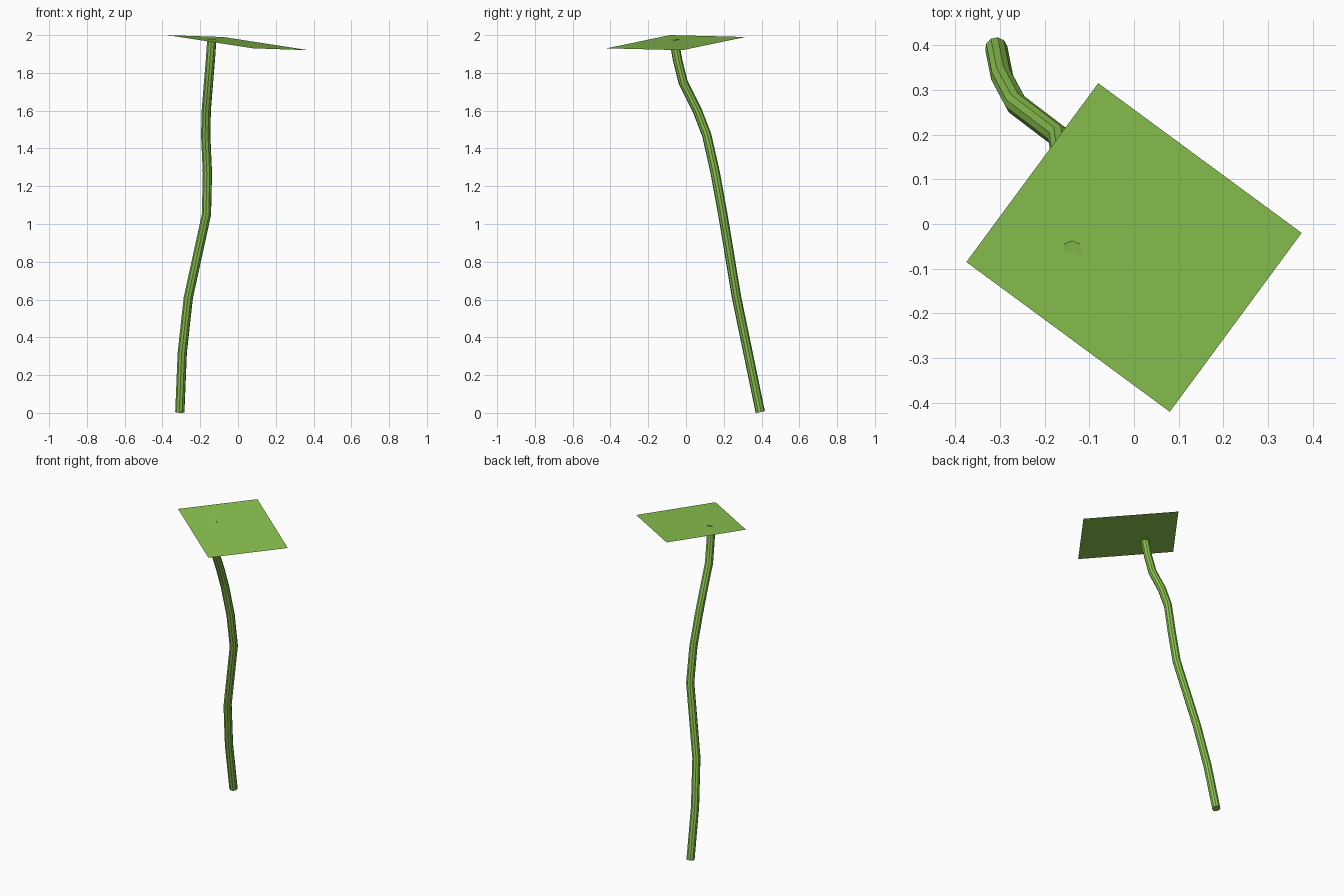
import bpy

cube = bpy.data.objects.get("Cube")
if cube:
    bpy.data.objects.remove(cube, do_unlink=True)


def make_material(name, color):
    mat = bpy.data.materials.new(name)
    mat.use_nodes = True
    mat.diffuse_color = color
    mat.node_tree.nodes["Principled BSDF"].inputs["Base Color"].default_value = color
    return mat


green = make_material("leaf green", (0.26, 0.55, 0.08, 1.0))

# Stem: a bent round tube swept along a short path
path = [
    (-0.308, 0.393, 0.005), (-0.295, 0.328, 0.32), (-0.263, 0.268, 0.61),
    (-0.167, 0.195, 1.05), (-0.162, 0.155, 1.27), (-0.171, 0.110, 1.47),
    (-0.168, 0.060, 1.60), (-0.156, -0.015, 1.75), (-0.146, -0.045, 1.87),
    (-0.139, -0.063, 1.975),
]
curve = bpy.data.curves.new("stem", "CURVE")
curve.dimensions = "3D"
curve.bevel_depth = 0.025
curve.bevel_resolution = 3
curve.use_fill_caps = True
spline = curve.splines.new("POLY")
spline.points.add(len(path) - 1)
for point, co in zip(spline.points, path):
    point.co = (*co, 1.0)
curve.materials.append(green)
stem = bpy.data.objects.new("stem", curve)
bpy.context.collection.objects.link(stem)
bpy.ops.object.select_all(action="DESELECT")
stem.select_set(True)
bpy.context.view_layer.objects.active = stem
bpy.ops.object.convert(target="MESH")
bpy.ops.object.shade_smooth_by_angle()

# Leaf: one flat tilted sheet resting on the stem tip
corners = [(-0.375, -0.085, 2.0), (0.08, -0.42, 1.93),
           (0.375, -0.02, 1.92), (-0.08, 0.315, 1.99)]
mesh = bpy.data.meshes.new("leaf")
mesh.from_pydata(corners, [], [(0, 1, 2, 3)])
mesh.materials.append(green)
leaf = bpy.data.objects.new("leaf", mesh)
bpy.context.collection.objects.link(leaf)
